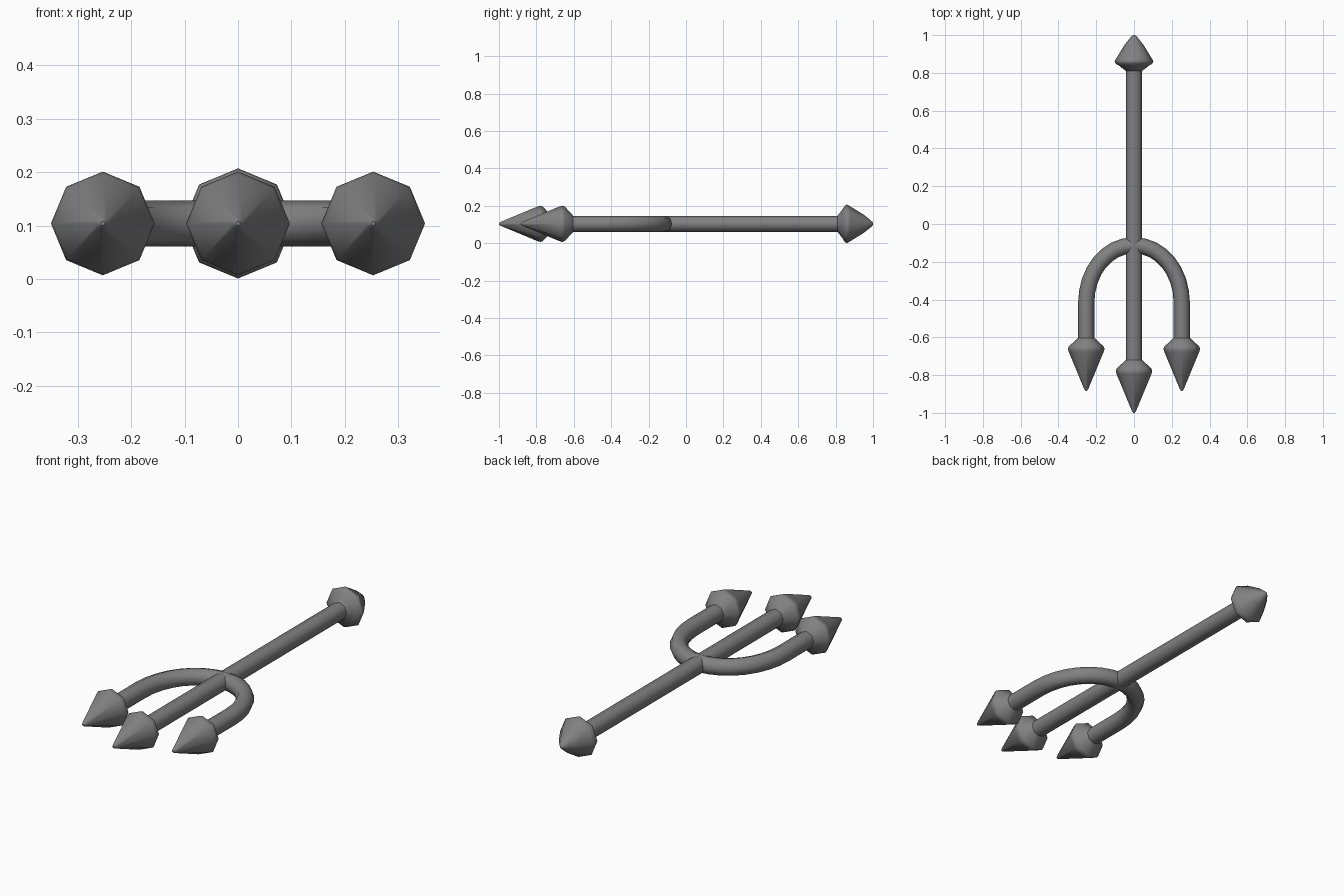
import bpy
import bmesh
import math

cube = bpy.data.objects.get("Cube")
if cube:
    bpy.data.objects.remove(cube, do_unlink=True)

SIDES = 8
AXIS_Z = 0.104
ROD = 0.043
PRONG_X = 0.253

metal = bpy.data.materials.new("dark grey metal")
metal.use_nodes = True
grey = (0.22, 0.22, 0.22, 1)
metal.diffuse_color = grey
metal.node_tree.nodes["Principled BSDF"].inputs["Base Color"].default_value = grey


def turned(name, profile, x=0.0):
    """Revolve (y, radius) pairs around a line parallel to y."""
    bm = bmesh.new()
    rings = []
    for y, r in profile:
        angles = [math.tau * i / SIDES for i in range(SIDES)]
        rings.append([bm.verts.new((x + r * math.cos(a), y, AXIS_Z + r * math.sin(a)))
                      for a in angles])
    for a, b in zip(rings, rings[1:]):
        for i in range(SIDES):
            j = (i + 1) % SIDES
            bm.faces.new((a[i], a[j], b[j], b[i]))
    bm.faces.new(rings[0])
    bm.faces.new(rings[-1])
    bmesh.ops.recalc_face_normals(bm, faces=bm.faces)
    for f in bm.faces:
        f.smooth = len(f.verts) == 4
    mesh = bpy.data.meshes.new(name)
    bm.to_mesh(mesh)
    bm.free()
    mesh.materials.append(metal)
    obj = bpy.data.objects.new(name, mesh)
    bpy.context.collection.objects.link(obj)
    return obj


def spearhead(name, tip, x):
    """Long pointed head with a short tapered collar."""
    shape = [(0, 0.004), (0.01, 0.011), (0.205, 0.092), (0.222, 0.097),
             (0.235, 0.092), (0.28, ROD)]
    turned(name, [(tip + d, r) for d, r in shape], x)


# Shaft and rear pommel
turned("shaft", [(-0.75, ROD), (0.84, ROD)])
turned("pommel", [(0.81, ROD), (0.835, 0.075), (0.85, 0.098), (0.862, 0.103),
                  (0.88, 0.092), (0.95, 0.049), (0.985, 0.021), (0.997, 0.01),
                  (1.0, 0.004)])

# Three spearheads
spearhead("centre_spearhead", -1.0, 0)
spearhead("left_spearhead", -0.883, PRONG_X)
spearhead("right_spearhead", -0.883, -PRONG_X)

# Arched fork holding the outer prongs
curve = bpy.data.curves.new("fork_arch", "CURVE")
curve.dimensions = "3D"
curve.bevel_depth = ROD
curve.bevel_resolution = 2
curve.resolution_u = 8
spline = curve.splines.new("BEZIER")
path = [(-PRONG_X, -0.64, 0, 0.05), (-PRONG_X, -0.42, 0, 0.17), (0, -0.113, 0.145, 0),
        (PRONG_X, -0.42, 0, -0.17), (PRONG_X, -0.64, 0, -0.05)]
spline.bezier_points.add(len(path) - 1)
for p, (x, y, hx, hy) in zip(spline.bezier_points, path):
    p.handle_left_type = p.handle_right_type = "FREE"
    p.co = (x, y, AXIS_Z)
    p.handle_left = (x - hx, y - hy, AXIS_Z)
    p.handle_right = (x + hx, y + hy, AXIS_Z)
curve.materials.append(metal)
arch = bpy.data.objects.new("fork_arch", curve)
bpy.context.collection.objects.link(arch)
bpy.ops.object.select_all(action="DESELECT")
arch.select_set(True)
bpy.context.view_layer.objects.active = arch
bpy.ops.object.convert(target="MESH")
bpy.ops.object.shade_smooth()
